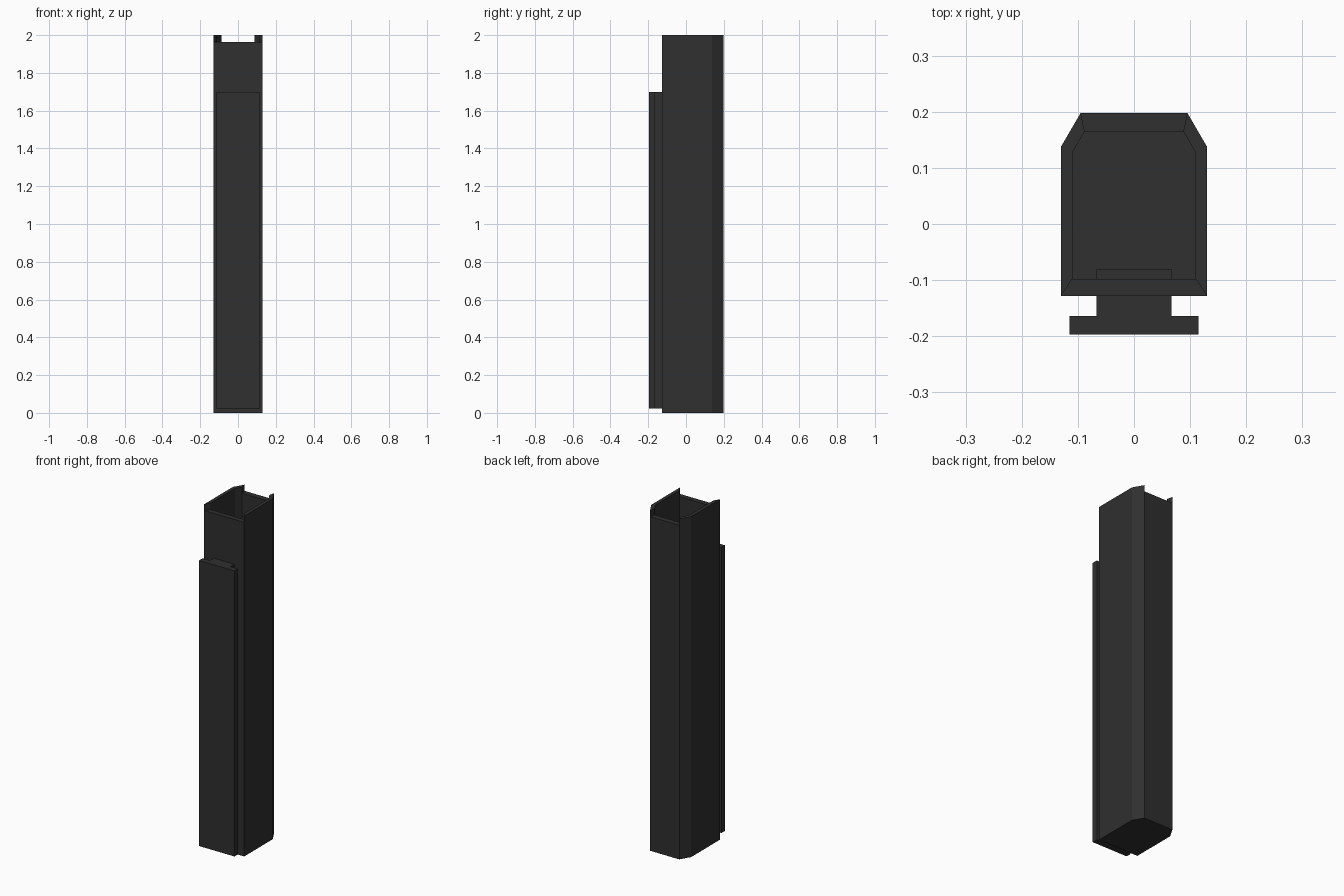
import bpy, bmesh

if "Cube" in bpy.data.objects:
    bpy.data.objects.remove(bpy.data.objects["Cube"])

HEIGHT, LOW_RIM, FLOOR = 2.0, 1.963, 0.02
RAIL_BOTTOM, RAIL_TOP = 0.022, 1.70

dark = bpy.data.materials.new("dark_grey")
dark.diffuse_color = (0.029, 0.029, 0.029, 1)
dark.use_nodes = True
dark.node_tree.nodes["Principled BSDF"].inputs["Base Color"].default_value = dark.diffuse_color


def mirrored(half):
    """Close a right-hand half profile (front to back) into a full loop."""
    return half + [(-x, y) for x, y in reversed(half)]


def ring(bm, profile, z):
    return [bm.verts.new((x, y, z)) for x, y in profile]


def bridge(bm, a, b):
    """Quads between two equal loops."""
    n = len(a)
    return [bm.faces.new((a[i], a[(i + 1) % n], b[(i + 1) % n], b[i])) for i in range(n)]


def finish(bm, name):
    bmesh.ops.recalc_face_normals(bm, faces=bm.faces[:])
    mesh = bpy.data.meshes.new(name)
    bm.to_mesh(mesh)
    bm.free()
    mesh.materials.append(dark)
    obj = bpy.data.objects.new(name, mesh)
    bpy.context.collection.objects.link(obj)
    return obj


# Hollow body with chamfered back corners
outer = mirrored([(0.13, -0.128), (0.13, 0.138), (0.095, 0.198)])
inner = mirrored([(0.11, -0.098), (0.11, 0.127), (0.088, 0.165)])
bm = bmesh.new()
base = ring(bm, outer, 0)
outer_rim = ring(bm, outer, LOW_RIM)
inner_rim = ring(bm, inner, LOW_RIM)
well = ring(bm, inner, FLOOR)
bm.faces.new(base)
bridge(bm, base, outer_rim)
rim = bridge(bm, outer_rim, inner_rim)
bridge(bm, inner_rim, well)
bm.faces.new(well)

# Side walls and chamfers rise above the front and back walls
for pair in ((rim[0], rim[1]), (rim[3], rim[4])):
    raised = bmesh.ops.extrude_face_region(bm, geom=list(pair))["geom"]
    verts = [g for g in raised if isinstance(g, bmesh.types.BMVert)]
    bmesh.ops.translate(bm, verts=verts, vec=(0, 0, HEIGHT - LOW_RIM))
    bmesh.ops.delete(bm, geom=[f for f in pair if f.is_valid], context='FACES_ONLY')
finish(bm, "hollow_body")

# T-shaped rail whose stem passes through the front wall
tee = mirrored([(0.115, -0.197), (0.115, -0.164), (0.067, -0.164), (0.067, -0.08)])
bm = bmesh.new()
bottom, top = ring(bm, tee, RAIL_BOTTOM), ring(bm, tee, RAIL_TOP)
bm.faces.new(bottom)
bm.faces.new(top)
bridge(bm, bottom, top)
finish(bm, "front_rail")
